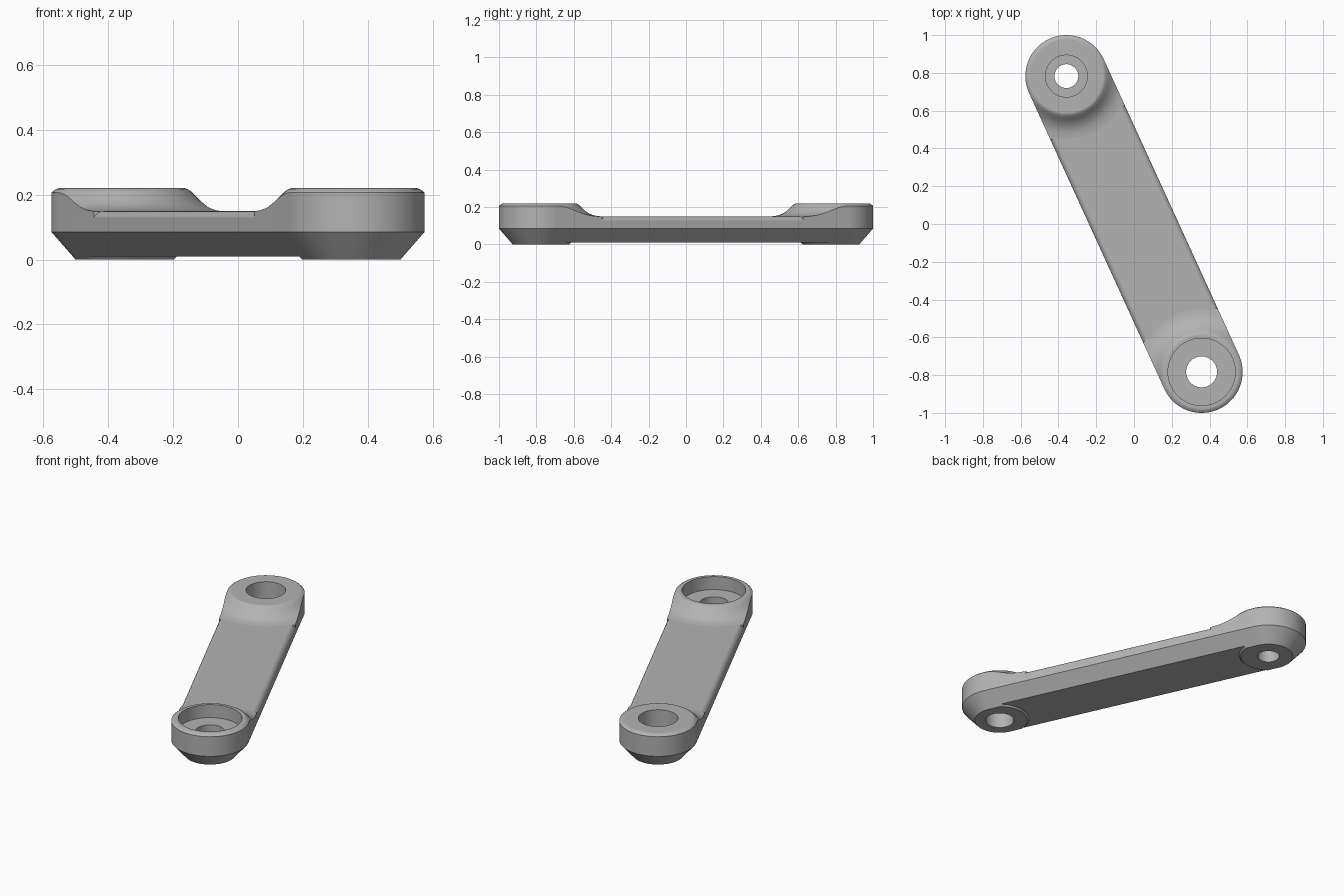
import bpy
import bmesh
from math import atan2, cos, sin, pi
from mathutils import Vector

if "Cube" in bpy.data.objects:
    bpy.data.objects.remove(bpy.data.objects["Cube"], do_unlink=True)

END = Vector((0.358, -0.783))      # centre of the front boss; the rear one is opposite
SEGS = 96

metal = bpy.data.materials.new("grey metal")
metal.use_nodes = True
metal.diffuse_color = (0.45, 0.45, 0.45, 1)
metal.node_tree.nodes["Principled BSDF"].inputs["Base Color"].default_value = (0.45, 0.45, 0.45, 1)


def loft(name, outline, rings):
    """Closed solid through rings of (radius, height)."""
    bm = bmesh.new()
    loops = [[bm.verts.new((p.x, p.y, z)) for p in outline(r)] for r, z in rings]
    n = len(loops[0])
    for low, high in zip(loops, loops[1:]):
        for i in range(n):
            j = (i + 1) % n
            bm.faces.new((low[i], low[j], high[j], high[i]))
    bm.faces.new(loops[0][::-1])
    bm.faces.new(loops[-1])
    bmesh.ops.recalc_face_normals(bm, faces=bm.faces)
    mesh = bpy.data.meshes.new(name)
    bm.to_mesh(mesh)
    bm.free()
    mesh.materials.append(metal)
    obj = bpy.data.objects.new(name, mesh)
    bpy.context.collection.objects.link(obj)
    return obj


def circle(centre):
    return lambda r: [centre + r * Vector((cos(2 * pi * i / SEGS), sin(2 * pi * i / SEGS)))
                      for i in range(SEGS)]


def stadium(r):
    start = atan2(END.y, END.x) - pi / 2
    half = SEGS // 2
    pts = []
    for k, centre in enumerate((END, -END)):
        for i in range(half + 1):
            a = start + pi * (k + i / half)
            pts.append(centre + r * Vector((cos(a), sin(a))))
    return pts


def boolean(target, tool, operation):
    mod = target.modifiers.new(operation, 'BOOLEAN')
    mod.operation = operation
    mod.solver = 'EXACT'
    mod.object = tool
    deps = bpy.context.evaluated_depsgraph_get()
    target.data = bpy.data.meshes.new_from_object(target.evaluated_get(deps))
    target.modifiers.clear()
    bpy.data.objects.remove(tool, do_unlink=True)


# Full-height arm with a chamfered underside
arm = loft("link_arm", stadium, [(0.143, 0), (0.217, 0.085), (0.217, 0.3)])

# Height envelope: thin bar with rounded top edges, plus a flared boss at each end
envelope = loft("envelope", stadium, [(0.25, 0.01), (0.25, 0.115), (0.219, 0.122), (0.215, 0.134),
                                      (0.208, 0.143), (0.199, 0.148), (0.188, 0.15)])
flare = [(0.14, -0.02), (0.19, 0.03), (0.345, 0.08), (0.345, 0.148), (0.33, 0.1502), (0.31, 0.152),
         (0.29, 0.156), (0.27, 0.163), (0.25, 0.175), (0.235, 0.188), (0.222, 0.201),
         (0.212, 0.211), (0.203, 0.217), (0.193, 0.22)]
for centre in (END, -END):
    boolean(envelope, loft("boss", circle(centre), flare), 'UNION')
boolean(arm, envelope, 'INTERSECT')

# Stepped holes: wide shallow seat in front, narrow deep one behind
for centre, bore, seat, floor in ((END, 0.082, 0.178, 0.14), (-END, 0.063, 0.111, 0.09)):
    cutter = loft("hole", circle(centre), [(bore, -0.1), (bore, floor), (seat, floor), (seat, 0.4)])
    boolean(arm, cutter, 'DIFFERENCE')

# Smooth shading with crisp rims
bpy.ops.object.select_all(action='DESELECT')
arm.select_set(True)
bpy.context.view_layer.objects.active = arm
bpy.ops.object.shade_smooth_by_angle(angle=0.6)
weighted = arm.modifiers.new("even_normals", 'WEIGHTED_NORMAL')
weighted.keep_sharp = True
